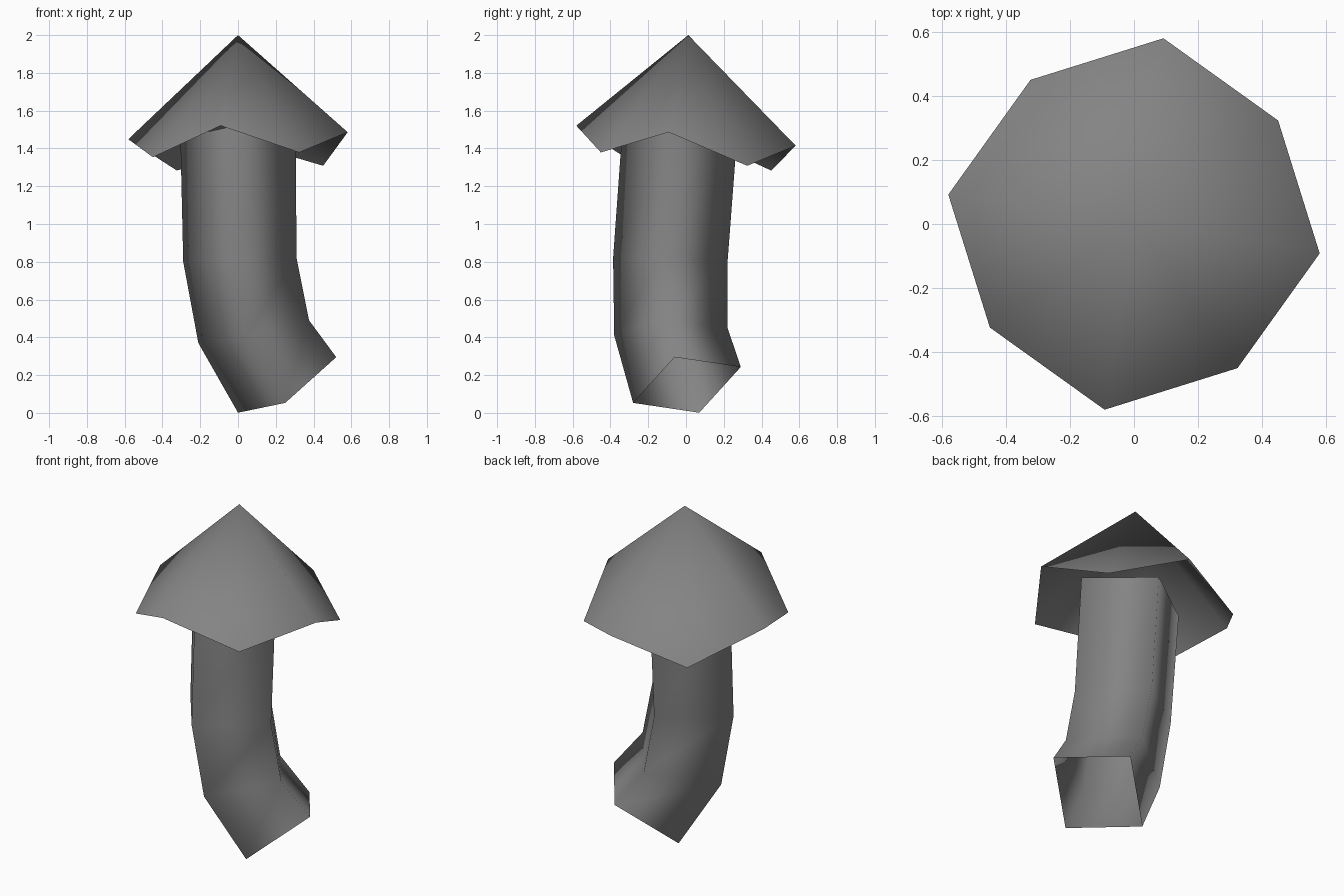
import bpy, bmesh, math
from mathutils import Vector

if "Cube" in bpy.data.objects:
    bpy.data.objects.remove(bpy.data.objects["Cube"])

grey = bpy.data.materials.new("mid grey")
grey.diffuse_color = (0.23, 0.23, 0.23, 1)
grey.use_nodes = True
grey.node_tree.nodes["Principled BSDF"].inputs["Base Color"].default_value = grey.diffuse_color


def make_object(name, bm):
    mesh = bpy.data.meshes.new(name)
    for f in bm.faces:
        f.smooth = True
    bm.to_mesh(mesh)
    bm.free()
    mesh.materials.append(grey)
    obj = bpy.data.objects.new(name, mesh)
    bpy.context.collection.objects.link(obj)
    return obj


# Stem: open four-sided tube, each ring is a centre and two half diagonals
rings = [
    ((0.26, 0.005, 0.148), (0.26, -0.065, 0.147), (0.01, 0.285, 0.095)),
    ((0.083, -0.08, 0.43), (0.293, -0.047, 0.06), (0.042, 0.30, 0.02)),
    ((0.01, -0.083, 0.81), (0.30, -0.047, 0.01), (0.047, 0.303, -0.01)),
    ((0.0, -0.033, 1.485), (0.305, -0.047, 0.028), (0.05, 0.303, -0.028)),
]
bm = bmesh.new()
loops = []
for centre, a, b in rings:
    c, a, b = Vector(centre), Vector(a), Vector(b)
    loops.append([bm.verts.new(c + d) for d in (a, b, -a, -b)])
for low, high in zip(loops, loops[1:]):
    for i in range(4):
        j = (i + 1) % 4
        bm.faces.new((low[i], low[j], high[j], high[i]))
make_object("stem", bm)

# Cap: open eight-sided cone with a zigzag rim, tilted down towards the back
bm = bmesh.new()
apex = bm.verts.new((0, 0.012, 2.0))
rim = []
for k in range(8):
    upper = k % 2 == 0
    radius, height = (0.588, 1.4675) if upper else (0.555, 1.331)
    angle = math.radians(-9 + 90 * (k // 2) + (0 if upper else 44.7))
    x, y = radius * math.cos(angle), radius * math.sin(angle)
    rim.append(bm.verts.new((x, y, height + 0.017 * x - 0.094 * y)))
for i in range(8):
    bm.faces.new((rim[i], rim[(i + 1) % 8], apex))
make_object("cap", bm)
